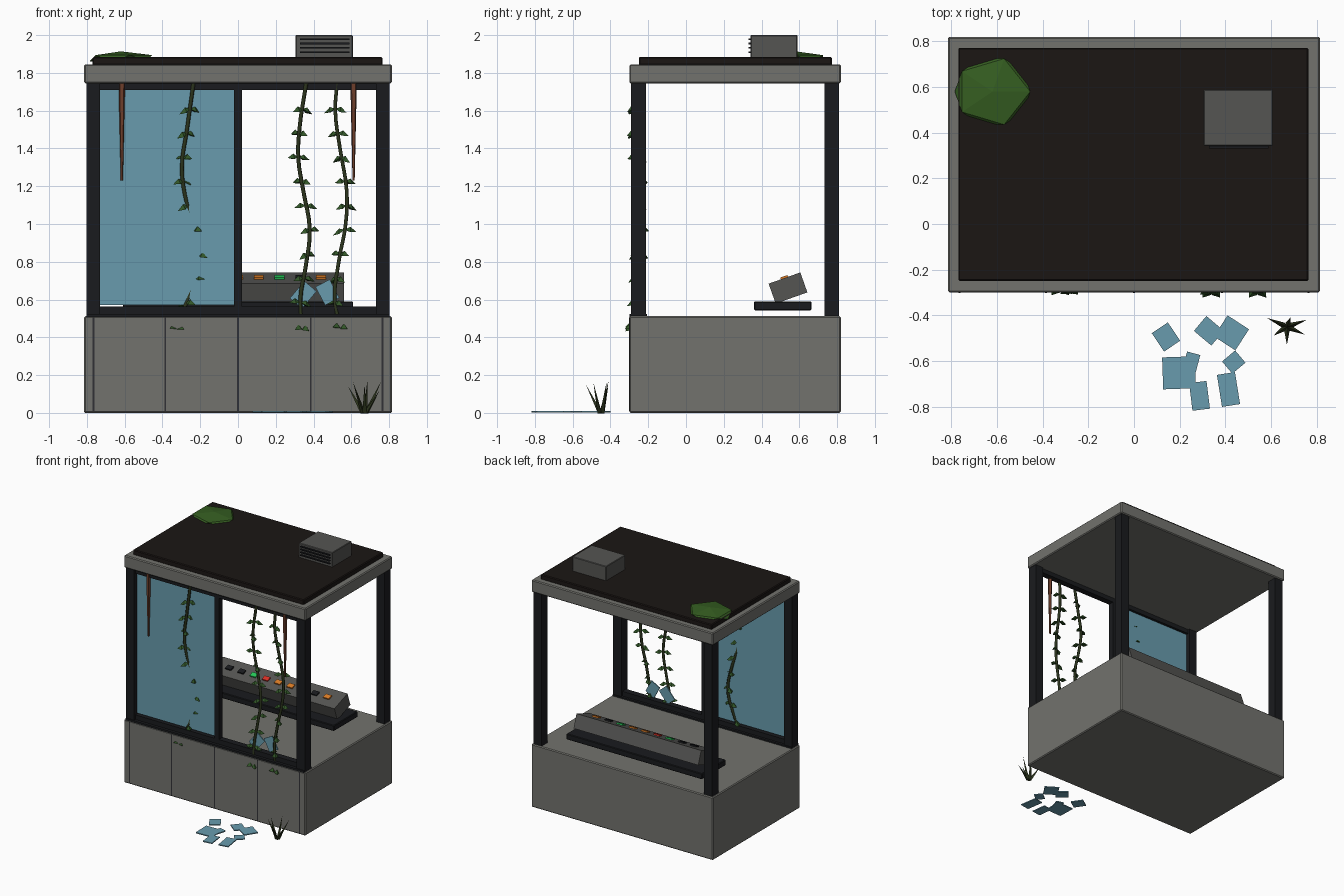
import bpy, bmesh, math, random
from mathutils import Vector, Matrix

if "Cube" in bpy.data.objects:
    bpy.data.objects.remove(bpy.data.objects["Cube"])

random.seed(4)

def mat(name, *c):
    m = bpy.data.materials.new(name)
    m.diffuse_color = (*c, 1)
    m.use_nodes = True
    m.node_tree.nodes["Principled BSDF"].inputs["Base Color"].default_value = m.diffuse_color
    return m

CONCRETE = mat("concrete", .17, .17, .155)
SEAM = mat("seam", .03, .03, .035)
FRAME = mat("dark_frame", .010, .011, .013)
ROOF = mat("roof_felt", .011, .008, .007)
METAL = mat("grey_metal", .09, .09, .085)
GLASS = mat("glass", .14, .33, .42)
RUST = mat("rust", .16, .05, .025)
STEM = mat("stem", .025, .035, .012)
LEAF = mat("leaf", .03, .09, .02)
MOSS = mat("moss", .035, .11, .015)
GREEN, RED, ORANGE = mat("green", .02, .6, .1), mat("red", .7, .03, .02), mat("orange", .7, .2, .02)

def finish(name, bm, m):
    me = bpy.data.meshes.new(name)
    bm.to_mesh(me)
    bm.free()
    o = bpy.data.objects.new(name, me)
    me.materials.append(m)
    bpy.context.collection.objects.link(o)
    return o

def box(name, x, y, z, m, bevel=0.0):
    """Box from (min, max) pairs per axis."""
    bm = bmesh.new()
    bmesh.ops.create_cube(bm, size=1)
    for v in bm.verts:
        for i, (a, b) in enumerate((x, y, z)):
            v.co[i] = (a + b) / 2 + v.co[i] * (b - a)
    if bevel:
        bmesh.ops.bevel(bm, geom=bm.edges[:], offset=bevel, segments=1, affect='EDGES')
    return finish(name, bm, m)

def tilted_box(name, loc, size, rot, m):
    o = box(name, *[(-s / 2, s / 2) for s in size], m)
    o.location = loc
    o.rotation_euler = [math.radians(a) for a in rot]
    return o

def spike(name, a, b, r1, r2, sides, m):
    """Tapered stick from a to b."""
    a, b = Vector(a), Vector(b)
    d = b - a
    bm = bmesh.new()
    bmesh.ops.create_cone(bm, cap_ends=True, segments=sides, radius1=r1, radius2=r2, depth=d.length,
                          matrix=Matrix.Translation((a + b) / 2) @ d.to_track_quat('Z', 'Y').to_matrix().to_4x4())
    return finish(name, bm, m)

# Base, seams, roof
box("base", (-.815, .815), (-.30, .82), (0, .512), CONCRETE, .007)
for x in (-.765, -.385, 0, .385, .765):
    box("base_seam", (x - .004, x + .004), (-.302, -.295), (.01, .505), SEAM)
box("roof_slab", (-.815, .815), (-.30, .82), (1.745, 1.845), CONCRETE, .007)
box("roof_cover", (-.77, .765), (-.25, .772), (1.84, 1.884), ROOF, .006)

# Corner posts and front window frame
for s in (-1, 1):
    for y in ((-.29, -.212), (.732, .81)):
        box("corner_post", tuple(sorted((s * .73, s * .803))), y, (.505, 1.75), FRAME)
box("window_sill", (-.803, .803), (-.298, -.206), (.508, .524), FRAME)
box("bottom_rail", (-.74, .74), (-.275, -.225), (.52, .562), FRAME)
box("top_rail", (-.74, .74), (-.275, -.225), (1.71, 1.75), FRAME)
box("mullion", (-.02, .02), (-.275, -.225), (.55, 1.72), FRAME)
box("glass_pane", (-.73, -.02), (-.256, -.246), (.57, 1.712), GLASS)

# Control console with a row of buttons
box("console_base", (-.61, .61), (.36, .665), (.543, .59), FRAME, .005)
tilt = 19.5
tilted_box("console", (0, .54, .661), (1.12, .178, .112), (tilt, 0, 0), METAL)
normal = Vector((0, -math.sin(math.radians(tilt)), math.cos(math.radians(tilt))))
for i, m in enumerate((FRAME, FRAME, GREEN, RED, ORANGE, ORANGE, GREEN, FRAME, ORANGE)):
    tilted_box("button", Vector((-.44 + .11 * i, .54, .661)) + normal * .059,
               (.052, .04, .014), (tilt, 0, 0), m)

# Roof ventilation unit
box("vent_unit", (.305, .608), (.342, .59), (1.88, 2.0), METAL, .004)
for i in range(4):
    z = 1.905 + i * .023
    box("vent_slat", (.328, .59), (.33, .345), (z, z + .009), FRAME)

# Moss clump
bm = bmesh.new()
bmesh.ops.create_icosphere(bm, subdivisions=1, radius=1)
bmesh.ops.scale(bm, vec=(.185, .17, .036), verts=bm.verts)
bmesh.ops.translate(bm, vec=(-.62, .58, 1.878), verts=bm.verts)
finish("moss", bm, MOSS)

# Rust drips
for x in (-.615, .612):
    spike("rust_drip", (x, -.27, 1.75), (x, -.27, 1.23), .018, .006, 5, RUST)

# Hanging vines: stem curve plus leaf pairs
def vine(name, pts):
    cu = bpy.data.curves.new(name + "_stem", 'CURVE')
    cu.dimensions = '3D'
    cu.bevel_depth, cu.bevel_resolution, cu.resolution_u = .011, 1, 4
    cu.use_fill_caps = True
    cu.materials.append(STEM)
    sp = cu.splines.new('BEZIER')
    sp.bezier_points.add(len(pts) - 1)
    for bp, p in zip(sp.bezier_points, pts):
        bp.co = p
        bp.handle_left_type = bp.handle_right_type = 'AUTO'
    bpy.context.collection.objects.link(bpy.data.objects.new(name + "_stem", cu))
    bm = bmesh.new()
    for i in range(10):
        z = 1.61 - i * .128
        a, b = next((a, b) for a, b in zip(pts, pts[1:]) if a[2] >= z >= b[2])
        p = Vector(a).lerp(Vector(b), (a[2] - z) / (a[2] - b[2]))
        yaw = random.uniform(-.9, .9) if i < 9 else .9
        for s in (-1, 1):
            d = Vector((s * math.cos(yaw), -s * math.sin(yaw), random.uniform(-.3, .2)))
            if i == 9:
                d.y = -abs(d.y)
            w = Vector((-d.y, d.x, 0)) * .022
            lift = Vector((0, 0, .014))
            q = [bm.verts.new(v) for v in (p, p + d * .03 + w - lift, p + d * .062 - lift,
                                           p + d * .03 - w - lift, p + d * .03 + lift)]
            for j in range(4):
                bm.faces.new((q[j], q[(j + 1) % 4], q[4]))
            bm.faces.new((q[3], q[2], q[1], q[0]))
    bmesh.ops.recalc_face_normals(bm, faces=bm.faces)
    finish(name + "_leaves", bm, LEAF)

vine("left_vine", [(-.235, -.275, 1.75), (-.27, -.272, 1.5), (-.297, -.265, 1.3), (-.28, -.254, 1.15),
                   (-.24, -.24, 1.0), (-.21, -.236, .82), (-.25, -.245, .65), (-.33, -.265, .44)])
vine("middle_vine", [(.362, -.28, 1.75), (.325, -.272, 1.5), (.32, -.25, 1.34), (.345, -.24, 1.18),
                     (.38, -.25, .97), (.36, -.26, .785), (.33, -.265, .6), (.34, -.275, .44)])
vine("right_vine", [(.525, -.265, 1.75), (.515, -.265, 1.6), (.54, -.25, 1.4), (.575, -.24, 1.18),
                    (.57, -.245, 1.0), (.535, -.255, .81), (.512, -.265, .6), (.545, -.275, .44)])

# Broken glass on the ground: x, y, width, depth, angle
for x, y, w, d, a in ((.14, -.495, .085, .097, 34), (.197, -.652, .143, .14, 2), (.25, -.61, .06, .09, -15),
                      (.287, -.753, .077, .122, 7), (.328, -.468, .10, .085, -40), (.427, -.477, .112, .11, -33),
                      (.437, -.605, .075, .07, 40), (.414, -.725, .08, .142, 9)):
    tilted_box("ground_shard", (x, y, .005), (w, d, .008), (0, 0, a), GLASS)
# Shards left standing in the empty window
tilted_box("window_shard", (.345, -.25, .625), (.085, .008, .12), (0, 40, 0), GLASS)
tilted_box("window_shard", (.473, -.25, .638), (.085, .008, .11), (0, -28, 0), GLASS)

# Grass tuft
for x, y, z in ((.583, -.412, .14), (.757, -.42, .165), (.67, -.53, .15),
                (.75, -.485, .12), (.61, -.49, .16), (.685, -.41, .17)):
    spike("grass_blade", (.67 + (x - .67) * .12, -.45 + (y + .45) * .12, 0), (x, y, z), .014, 0, 3, STEM)
